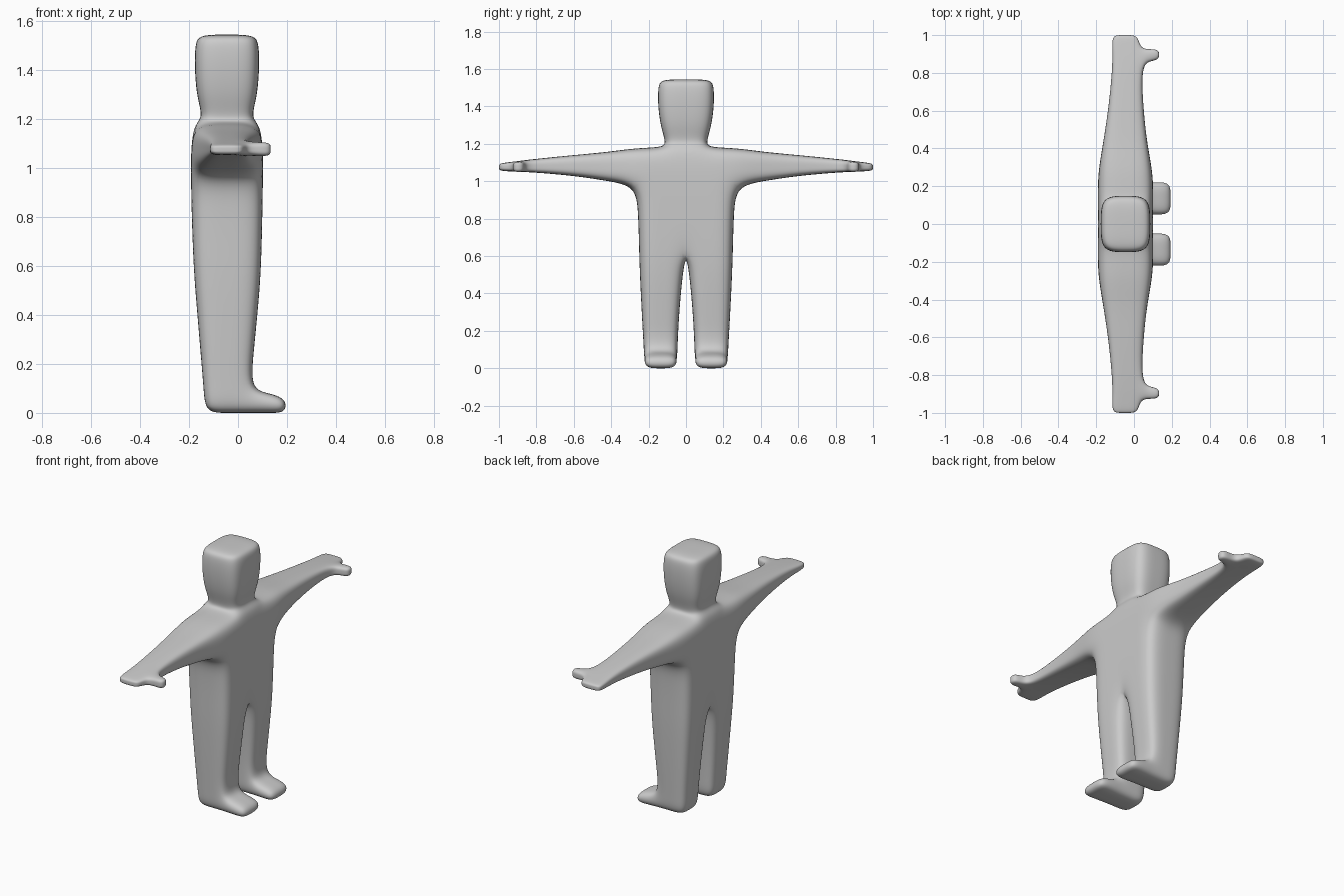
import bpy, bmesh

if "Cube" in bpy.data.objects:
    bpy.data.objects.remove(bpy.data.objects["Cube"])

XM, ZM = -0.045, 1.077        # middle lines of the body depth and the arm height
bm = bmesh.new()


def chain(pts):
    return [bm.verts.new(p) for p in pts]


def bridge(a, b, closed=False, skip=()):
    n = len(a)
    for i in range(n if closed else n - 1):
        if i not in skip:
            j = (i + 1) % n
            bm.faces.new((a[i], a[j], b[j], b[i]))


def cap8(r, co):
    """Close a ring of eight with four quads round a centre point."""
    c = bm.verts.new(co)
    for i in (1, 3, 5, 7):
        bm.faces.new((r[i - 1], r[i], c, r[i - 2]))


def cap6(r):
    """Close a ring of six with two quads."""
    bm.faces.new((r[0], r[1], r[4], r[5]))
    bm.faces.new((r[1], r[2], r[3], r[4]))


def body_row(z, y0, y1, y2, xb, xf):
    return [(xb, y0, z), (xb, y1, z), (xb, y2, z), (XM, y2, z),
            (xf, y2, z), (xf, y1, z), (xf, y0, z)]


# Torso: open half rows, with a hole in the side for the arm
torso = [chain(body_row(z, 0, y1, y2, xb, xf)) for z, y1, y2, xb, xf in (
    (0.60, 0.13, 0.25, -0.182, 0.095),
    (0.84, 0.13, 0.255, -0.190, 0.100),
    (0.975, 0.13, 0.27, -0.192, 0.102),
    (1.08, 0.13, 0.27, -0.192, 0.102),
    (1.178, 0.13, 0.27, -0.180, 0.090))]
for k in range(4):
    bridge(torso[k], torso[k + 1], skip=(2, 3) if k >= 2 else ())
low, _, pit, mid, top = torso

# Shoulder top, neck and head
neck_side = bm.verts.new((XM, 0.125, 1.182))
bm.faces.new((top[1], top[2], top[3], neck_side))
bm.faces.new((neck_side, top[3], top[4], top[5]))
ring = [top[0], top[1], neck_side, top[5], top[6]]
for z, y, xb, xf in ((1.205, 0.106, -0.142, 0.052),
                     (1.290, 0.135, -0.168, 0.078),
                     (1.400, 0.150, -0.177, 0.087),
                     (1.512, 0.150, -0.176, 0.086),
                     (1.545, 0.130, -0.155, 0.065)):
    new = chain([(xb, 0, z), (xb, y, z), (XM, y, z), (xf, y, z), (xf, 0, z)])
    bridge(ring, new)
    ring = new
crown = bm.verts.new((XM, 0, 1.545))
bm.faces.new((ring[0], ring[1], ring[2], crown))
bm.faces.new((crown, ring[2], ring[3], ring[4]))

# Arm and hand
ring = [pit[2], pit[3], pit[4], mid[4], top[4], top[3], top[2], mid[2]]
for y, xb, xf, zb, zt in ((0.42, -0.165, 0.070, 1.002, 1.156),
                          (0.60, -0.136, 0.050, 1.030, 1.140),
                          (0.83, -0.113, 0.038, 1.049, 1.117),
                          (0.93, -0.115, 0.036, 1.052, 1.104),
                          (0.985, -0.114, 0.022, 1.055, 1.097),
                          (1.00, -0.098, 0.000, 1.062, 1.090)):
    new = chain([(xb, y, zb), (XM, y, zb), (xf, y, zb), (xf, y, ZM),
                 (xf, y, zt), (XM, y, zt), (xb, y, zt), (xb, y, ZM)])
    thumb_here = y == 0.93
    bridge(ring, new, True, skip=(2, 3) if thumb_here else ())
    if thumb_here:
        thumb = ring[2:5] + new[4:1:-1]
    ring = new
cap8(ring, (XM, 1.00, ZM))

# Thumb
for x, ya, yb in ((0.080, 0.864, 0.924), (0.136, 0.868, 0.926)):
    new = chain([(x, ya, 1.048), (x, ya, ZM), (x, ya, 1.106),
                 (x, yb, 1.106), (x, yb, ZM), (x, yb, 1.048)])
    bridge(thumb, new, True)
    thumb = new
cap6(thumb)

# Leg, sharing the crotch line with its mirror image
low[0].co.z = low[6].co.z = 0.62
ring = low + [bm.verts.new((XM, 0, 0.645))]
for z, y0, y1, y2, xb, xf in ((0.45, 0.024, 0.13, 0.244, -0.170, 0.084),
                              (0.25, 0.040, 0.135, 0.234, -0.153, 0.064),
                              (0.095, 0.046, 0.135, 0.225, -0.140, 0.050),
                              (0.0, 0.050, 0.135, 0.221, -0.134, 0.050)):
    new = chain(body_row(z, y0, y1, y2, xb, xf) + [(XM, y0, z)])
    bridge(ring, new, True, skip=(4, 5) if z == 0 else ())
    if z == 0:
        foot = ring[4:7] + new[6:3:-1]
    ring = new
cap8(ring, (XM, 0.135, 0))

# Foot
for x, z, ya, yb in ((0.130, 0.080, 0.045, 0.226), (0.197, 0.058, 0.052, 0.220)):
    new = chain([(x, yb, z), (x, 0.135, z), (x, ya, z),
                 (x, ya, 0), (x, 0.135, 0), (x, yb, 0)])
    bridge(foot, new, True)
    foot = new
cap6(foot)

bmesh.ops.delete(bm, geom=[v for v in bm.verts if not v.link_faces], context='VERTS')
bmesh.ops.recalc_face_normals(bm, faces=bm.faces[:])
mesh = bpy.data.meshes.new("body")
bm.to_mesh(mesh)
bm.free()

grey = bpy.data.materials.new("plain grey")
grey.diffuse_color = (0.6, 0.6, 0.6, 1)
grey.use_nodes = True
grey.node_tree.nodes["Principled BSDF"].inputs["Base Color"].default_value = grey.diffuse_color
mesh.materials.append(grey)
mesh.shade_smooth()
body = bpy.data.objects.new("body", mesh)
bpy.context.collection.objects.link(body)

# Mirror the half body and round it
mirror = body.modifiers.new("mirror", 'MIRROR')
mirror.use_axis = (False, True, False)
mirror.use_clip = True
rounding = body.modifiers.new("rounding", 'SUBSURF')
rounding.levels = rounding.render_levels = 3
